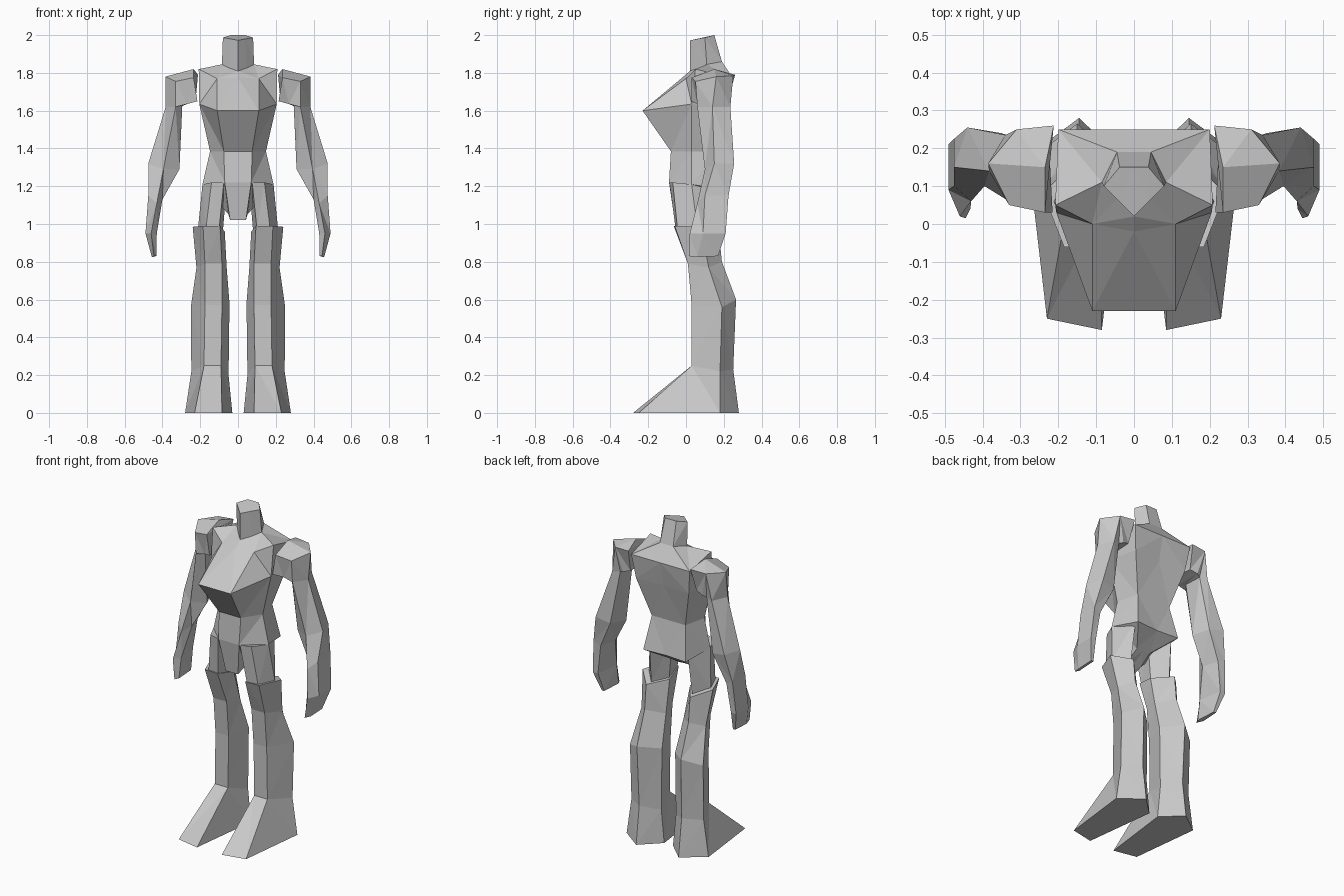
import bpy, bmesh

grey = bpy.data.materials.new("plain grey")
grey.diffuse_color = (0.58, 0.58, 0.58, 1)


def loft(name, rings, closed=True, cap_start=True, cap_end=True):
    """Skin rings of points on the +x side, then mirror to the other side."""
    bm = bmesh.new()
    vr = [[bm.verts.new(p) for p in ring] for ring in rings]
    n = len(rings[0])
    for a, b in zip(vr, vr[1:]):
        for i in range(n if closed else n - 1):
            j = (i + 1) % n
            bm.faces.new((a[i], a[j], b[j], b[i]))
    if cap_start:
        bm.faces.new(vr[0][::-1])
    if cap_end:
        bm.faces.new(vr[-1])
    # split bent faces into flat facets
    bmesh.ops.triangulate(bm, faces=bm.faces[:])
    bmesh.ops.recalc_face_normals(bm, faces=bm.faces[:])
    # make certain that the walls face outwards
    c = sum((v.co for v in bm.verts), bm.verts[:][0].co * 0) / len(bm.verts)
    if not closed:
        c.x = 0
    if sum((f.calc_center_median() - c).dot(f.normal) * f.calc_area() for f in bm.faces) < 0:
        bmesh.ops.reverse_faces(bm, faces=bm.faces[:])
    me = bpy.data.meshes.new(name)
    bm.to_mesh(me)
    bm.free()
    me.materials.append(grey)
    ob = bpy.data.objects.new(name, me)
    bpy.context.collection.objects.link(ob)
    m = ob.modifiers.new("mirror", 'MIRROR')
    m.use_clip = True
    return ob


# Half outlines run: front centre, front corner, side, back corner, back centre
neck_base = [(0, .02, 1.81), (.045, .065, 1.825), (.085, .11, 1.845), (.045, .19, 1.86), (0, .19, 1.86)]
neck_top = [(0, .02, 1.972), (.04, .06, 1.98), (.08, .10, 1.987), (.038, .15, 2.0), (0, .15, 2.0)]
waist = [(0, -.08, 1.385), (.075, -.08, 1.385), (.148, .03, 1.385), (.115, .17, 1.385), (0, .17, 1.385)]

loft("neck", [neck_base, neck_top], closed=False, cap_start=False)

# Chest with overhanging front and broad shoulders
loft("chest", [
    waist,
    [(0, -.23, 1.60), (.11, -.23, 1.60), (.205, .03, 1.635), (.18, .23, 1.62), (0, .22, 1.62)],
    [(0, -.02, 1.775), (.11, .0, 1.77), (.208, .05, 1.82), (.20, .25, 1.77), (0, .25, 1.77)],
    neck_base,
], closed=False, cap_start=False, cap_end=False)

# Pelvis tapering to the crotch
loft("pelvis", [
    waist,
    [(0, -.09, 1.22), (.07, -.09, 1.22), (.188, .03, 1.21), (.145, .21, 1.18), (0, .20, 1.18)],
    [(0, -.06, 1.02), (.042, -.06, 1.02), (.05, .0, 1.05), (.045, .08, 1.10), (0, .08, 1.10)],
], closed=False, cap_start=False)

# Limb rings run: front inner, front outer, outer, back, inner
loft("thighs", [
    [(.075, -.088, 1.22), (.14, -.07, 1.22), (.188, .03, 1.21), (.13, .17, 1.21), (.06, .05, 1.20)],
    [(.10, -.055, .975), (.17, -.045, .975), (.212, .06, .975), (.14, .14, .955), (.08, .05, .96)],
])

# Boots from cuff to sole
loft("boots", [
    [(.095, -.065, .99), (.185, -.06, .99), (.24, .08, .985), (.15, .175, .95), (.07, .06, .96)],
    [(.085, .01, .79), (.175, .01, .79), (.22, .12, .77), (.15, .19, .80), (.06, .11, .77)],
    [(.085, .03, .57), (.175, .03, .57), (.25, .19, .56), (.15, .265, .60), (.045, .17, .58)],
    [(.09, .03, .25), (.18, .03, .25), (.247, .18, .22), (.145, .25, .23), (.05, .17, .20)],
    [(.085, -.28, 0), (.23, -.25, 0), (.28, .18, 0), (.145, .28, 0), (.03, .17, 0)],
])

# Arms: shoulder opening, shoulder cap, upper arm, elbow, wrist, palm, fingertips
# rings run: front, outer, back, inner back, inner front
loft("arms", [
    [(.235, .03, 1.775), (.235, .15, 1.82), (.212, .26, 1.79), (.225, .22, 1.65), (.215, .03, 1.65)],
    [(.33, .05, 1.755), (.385, .16, 1.78), (.31, .25, 1.785), (.27, .23, 1.635), (.27, .06, 1.635)],
    [(.33, .06, 1.62), (.383, .14, 1.62), (.34, .235, 1.62), (.295, .22, 1.625), (.295, .10, 1.63)],
    [(.395, .10, 1.29), (.475, .15, 1.32), (.44, .255, 1.32), (.35, .24, 1.30), (.31, .14, 1.29)],
    [(.43, .06, 1.11), (.475, .10, 1.15), (.475, .225, 1.15), (.43, .22, 1.13), (.40, .12, 1.13)],
    [(.46, .02, .95), (.490, .09, .95), (.490, .21, .95), (.455, .21, .95), (.43, .06, .95)],
    [(.445, .015, .83), (.456, .06, .825), (.456, .17, .83), (.44, .17, .83), (.432, .04, .83)],
])
